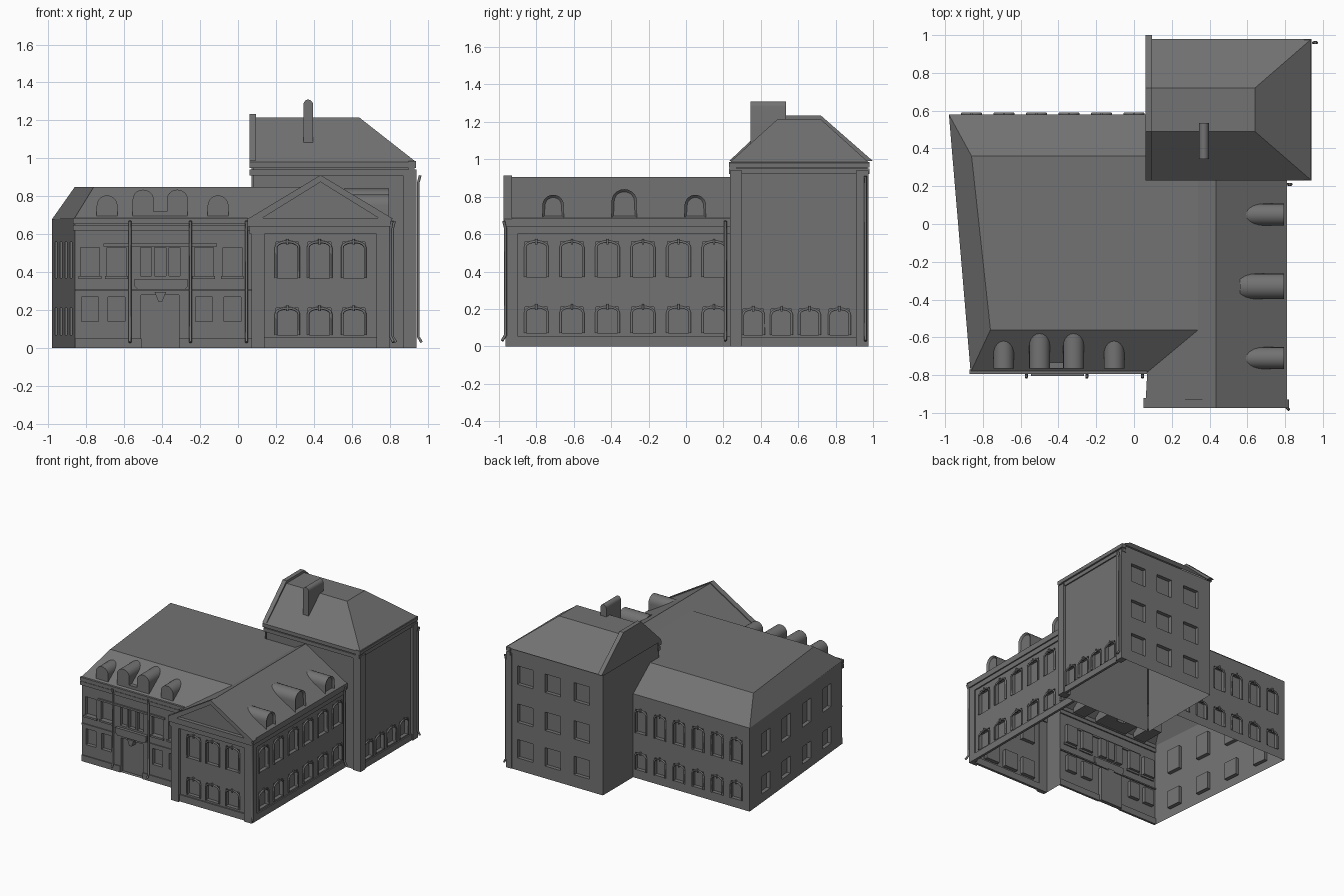
import bpy, bmesh, math
from mathutils import Vector

if "Cube" in bpy.data.objects:
    bpy.data.objects.remove(bpy.data.objects["Cube"], do_unlink=True)

stone = bpy.data.materials.new("grey_stone")
stone.use_nodes = True
GREY = (0.17, 0.17, 0.17, 1)
stone.diffuse_color = GREY
stone.node_tree.nodes["Principled BSDF"].inputs["Base Color"].default_value = GREY


def finish(name, bm):
    mesh = bpy.data.meshes.new(name)
    bm.to_mesh(mesh)
    bm.free()
    mesh.materials.append(stone)
    ob = bpy.data.objects.new(name, mesh)
    bpy.context.collection.objects.link(ob)
    bpy.ops.object.select_all(action='DESELECT')
    ob.select_set(True)
    bpy.context.view_layer.objects.active = ob
    bpy.ops.object.shade_smooth_by_angle(angle=math.radians(32))
    return ob


def shell(name, polys):
    bm = bmesh.new()
    for poly in polys:
        bm.faces.new([bm.verts.new(p) for p in poly])
    bmesh.ops.remove_doubles(bm, verts=bm.verts, dist=0.0005)
    return finish(name, bm)


def prism(name, polys, axis, lo, hi, inset=0):
    """Extrude outlines given as (across, z) along x or y, optionally sinking the hi end."""
    bm = bmesh.new()
    put = (lambda u, t, z: (u, t, z)) if axis == 'y' else (lambda u, t, z: (t, u, z))
    for poly in polys:
        a = [bm.verts.new(put(u, lo, z)) for u, z in poly]
        b = [bm.verts.new(put(u, hi, z)) for u, z in poly]
        bm.faces.new(a[::-1])
        cap = bm.faces.new(b)
        for i in range(len(a)):
            j = (i + 1) % len(a)
            bm.faces.new((a[i], a[j], b[j], b[i]))
        bmesh.ops.recalc_face_normals(bm, faces=bm.faces)
        if inset:
            bmesh.ops.inset_region(bm, faces=[cap], thickness=inset, depth=-inset)
    return finish(name, bm)


def boxes(name, items):
    bm = bmesh.new()
    for x0, x1, y0, y1, z0, z1 in items:
        made = bmesh.ops.create_cube(bm, size=1)["verts"]
        for v in made:
            v.co = ((x0 + x1) / 2 + v.co.x * (x1 - x0), (y0 + y1) / 2 + v.co.y * (y1 - y0),
                    (z0 + z1) / 2 + v.co.z * (z1 - z0))
    return finish(name, bm)


def tubes(name, paths, radius):
    cu = bpy.data.curves.new(name, 'CURVE')
    cu.dimensions = '3D'
    cu.bevel_depth = radius
    cu.bevel_resolution = 1
    cu.use_fill_caps = True
    for path in paths:
        sp = cu.splines.new('POLY')
        sp.points.add(len(path) - 1)
        for p, co in zip(sp.points, path):
            p.co = (*co, 1)
    cu.materials.append(stone)
    bpy.context.collection.objects.link(bpy.data.objects.new(name, cu))


def arch(c, w, z0, z1, rise):
    """Outline of an arched opening, from left foot over the head to right foot."""
    head = [(c - w * math.cos(math.pi * i / 10), z1 - rise + rise * math.sin(math.pi * i / 10))
            for i in range(11)]
    return [(c - w, z0)] + head + [(c + w, z0)]


def wall(name, a, b, top, wins, frames=False, depth=0.03):
    """Upright sheet from a to b (outside on the right) with sunk openings (centre, half width, z0, z1)."""
    a, b = Vector(a), Vector(b)
    k = 0 if abs(b.x - a.x) > abs(b.y - a.y) else 1
    span = b[k] - a[k]
    out = Vector((b.y - a.y, a.x - b.x)).normalized()
    rects = []
    for c, w, z0, z1 in wins:
        t0, t1 = sorted(((c - w - a[k]) / span, (c + w - a[k]) / span))
        rects.append((t0, t1, z0, z1))
    ts = sorted({0, 1} | {round(t, 4) for r in rects for t in r[:2]})
    zs = sorted({0, top} | {z for r in rects for z in r[2:]})
    bm = bmesh.new()
    grid = [[bm.verts.new((*a.lerp(b, t), z)) for z in zs] for t in ts]
    sunk = []
    for i in range(len(ts) - 1):
        for j in range(len(zs) - 1):
            f = bm.faces.new((grid[i][j], grid[i + 1][j], grid[i + 1][j + 1], grid[i][j + 1]))
            t, z = (ts[i] + ts[i + 1]) / 2, (zs[j] + zs[j + 1]) / 2
            if any(r[0] < t < r[1] and r[2] < z < r[3] for r in rects):
                sunk.append(f)
    if sunk:
        ext = bmesh.ops.extrude_face_region(bm, geom=sunk)["geom"]
        bmesh.ops.delete(bm, geom=[f for f in sunk if f.is_valid], context='FACES')
        bmesh.ops.translate(bm, verts=[g for g in ext if isinstance(g, bmesh.types.BMVert)],
                            vec=(*(-out * depth), 0))
    finish(name, bm)
    if frames:
        paths = []
        for t0, t1, z0, z1 in rects:
            line = arch((t0 + t1) / 2, (t1 - t0) / 2, z0, z1, 0.03)
            paths.append([(*(a.lerp(b, t) + out * 0.003), z) for t, z in line])
            key = a.lerp(b, (t0 + t1) / 2) + out * 0.005
            paths.append([(*key, z1 - 0.015), (*key, z1 + 0.015)])
        tubes(name + "_window_frames", paths, 0.007)


def two_rows(centres, w):
    return [(c, w, z0, z1) for c in centres for z0, z1 in ((0.07, 0.21), (0.37, 0.56))]


# Main block walls
EAVE, FLAT, RIDGE = 0.68, 0.85, 0.905
front = [(-0.41, 0.1, 0, 0.28)]
front += [(c, 0.05, 0.38, 0.53) for c in (-0.78, -0.64, -0.18, -0.03)]
front += [(-0.41 + d, 0.03, 0.38, 0.53) for d in (-0.075, 0, 0.075)]
front += [(c, 0.045, 0.14, 0.27) for c in (-0.78, -0.64, -0.18, -0.03)]
wall("front_wall", (-0.86, -0.78), (0.07, -0.78), EAVE, front)
wall("left_end_wall", (-0.98, 0.58), (-0.86, -0.78), EAVE, two_rows((-0.56, -0.26, 0.04, 0.34), 0.06))
wall("back_wall", (0.07, 0.58), (-0.98, 0.58), EAVE,
     two_rows([-0.86 + 0.172 * i for i in range(6)], 0.05), True)

# Projecting wing walls
wall("wing_inner_wall", (0.07, -0.78), (0.07, -0.94), EAVE, [])
wall("wing_front_wall", (0.07, -0.94), (0.79, -0.94), EAVE, two_rows((0.26, 0.43, 0.61), 0.06), True)
wall("wing_side_wall", (0.79, -0.94), (0.79, 0.24), EAVE,
     two_rows([-0.8 + 0.19 * i for i in range(6)], 0.06), True)

# Tower walls
T = 0.98
wall("tower_front_wall", (0.08, 0.25), (0.92, 0.25), T, [])
wall("tower_side_wall", (0.92, 0.25), (0.92, 0.97), T,
     [(c, 0.055, 0.06, 0.2) for c in (0.36, 0.51, 0.66, 0.82)], True)
wall("tower_back_wall", (0.92, 0.97), (0.07, 0.97), T,
     [(c, 0.07, z, z + 0.15) for c in (0.26, 0.52, 0.77) for z in (0.1, 0.39, 0.7)])
wall("tower_inner_wall", (0.07, 0.97), (0.07, 0.25), T, [])

# Roof of main block: hipped edges round a flat top, running into the wing gable
lb, lf, rf, rb = (-0.98, 0.58, EAVE), (-0.865, -0.785, EAVE), (0.07, -0.785, EAVE), (0.07, 0.58, EAVE)
tlb, tlf, trf, trb = (-0.86, 0.36, FLAT), (-0.76, -0.56, FLAT), (0.34, -0.56, FLAT), (0.07, 0.36, FLAT)
inner, corner = (0.34, 0.25, FLAT), (0.07, 0.25, FLAT)
shell("main_roof", [(lf, rf, trf, tlf), (lb, lf, tlf, tlb), (rb, lb, tlb, trb),
                    (tlf, trf, inner, corner, trb, tlb)])
r0, r1 = (0.435, -0.97, RIDGE), (0.435, 0.25, RIDGE)
shell("wing_roof", [(r0, (0.06, -0.97, EAVE), rf, trf, inner, r1),
                    ((0.81, -0.97, EAVE), r0, r1, (0.81, 0.25, EAVE))])

# Tower roof with short ridge top, end parapet and chimney
a, b, c, d = [(x, y, T) for x, y in ((0.06, 0.23), (0.94, 0.23), (0.94, 0.98), (0.06, 0.98))]
e, f, g, h = [(x, y, 1.215) for x, y in ((0.06, 0.49), (0.64, 0.49), (0.64, 0.72), (0.06, 0.72))]
shell("tower_roof", [(a, b, f, e), (b, c, g, f), (c, d, h, g), (e, f, g, h), (d, a, e, h)])
prism("parapet", [[(0.23, 0.99), (0.49, 1.235), (0.72, 1.235), (1.0, 0.99)]], 'x', 0.06, 0.095)
prism("chimney", [arch(0.37, 0.026, 1.07, 1.31, 0.03)], 'y', 0.345, 0.535)

# Dormers
prism("front_dormers", [arch(-0.69, 0.055, 0.66, 0.805, 0.055), arch(-0.105, 0.055, 0.66, 0.805, 0.055),
                        arch(-0.5, 0.055, 0.66, 0.835, 0.05), arch(-0.32, 0.055, 0.66, 0.835, 0.05)],
      'y', -0.57, -0.765)
boxes("dormer_link", [(-0.45, -0.37, -0.765, -0.65, 0.66, 0.72)])
prism("side_dormers", [arch(-0.71, 0.058, 0.67, 0.81, 0.058), arch(-0.33, 0.068, 0.67, 0.84, 0.065),
                       arch(0.05, 0.058, 0.67, 0.81, 0.058)], 'x', 0.56, 0.795, 0.014)

# Pediment
rake = [(0.05, EAVE), (0.435, 0.912), (0.435, 0.875), (0.12, EAVE)]
prism("pediment_rakes", [rake, [(0.87 - x, z) for x, z in rake]], 'y', -0.975, -0.93)
shell("pediment_panel", [[(0.07, -0.945, EAVE), (0.8, -0.945, EAVE), (0.435, -0.945, 0.9)]])

# Cornices, string courses and plinths
boxes("front_cornice", [(-0.87, 0.07, -0.79 - s, -0.77, z, z + 0.03)
                        for s, z in ((0, 0.62), (0.005, 0.655))])
boxes("wing_cornice", [(0.06 - s, 0.8 + s, -0.965 - s, -0.92, z, z + 0.045)
                       for s, z in ((0, 0.6), (0.01, 0.64))])
boxes("wing_side_cornice", [(0.77, 0.8 + s, -0.96, 0.25, z, z + 0.045)
                            for s, z in ((0, 0.6), (0.01, 0.64))])
boxes("string_courses", [(-0.71, -0.11, -0.792, -0.77, 0.535, 0.55), (-0.86, 0.07, -0.788, -0.77, 0.3, 0.31)])
boxes("plinths", [(-0.86, -0.51, -0.788, -0.77, 0, 0.05), (-0.31, 0.07, -0.788, -0.77, 0, 0.05),
                  (0.07, 0.8, -0.95, -0.93, 0, 0.055), (0.78, 0.8, -0.95, 0.24, 0, 0.055),
                  (0.91, 0.93, 0.25, 0.97, 0, 0.05)])
boxes("tower_cornice", [(0.06, 0.93 + s, 0.24 - s, 0.27, z, z + 0.03) for s, z in ((0, 0.91), (0.008, 0.95))]
      + [(0.9, 0.93 + s, 0.23, 0.98, z, z + 0.03) for s, z in ((0, 0.92), (0.008, 0.955))])

# Corner pilasters
boxes("wing_pilasters", [(0.07, 0.14, -0.965, -0.93, 0, 0.6), (0.73, 0.8, -0.965, -0.93, 0, 0.6),
                         (0.77, 0.8, -0.965, -0.9, 0, 0.6)])
boxes("tower_pilasters", [(0.87, 0.94, 0.235, 0.3, 0, 0.94), (0.89, 0.94, 0.91, 0.975, 0, 0.94)])

# Window sills, balcony and doorway keystone
boxes("window_sills", [(c - 0.06, c + 0.06, -0.792, -0.77, 0.365, 0.38) for c in (-0.78, -0.64, -0.18, -0.03)])
prism("balcony", [[(-0.545, 0.365), (-0.545, 0.325), (-0.525, 0.305), (-0.285, 0.305),
                   (-0.265, 0.325), (-0.265, 0.365)]], 'y', -0.805, -0.77)
prism("keystone", [[(-0.44, 0.295), (-0.38, 0.295), (-0.4, 0.245), (-0.42, 0.245)]], 'y', -0.8, -0.75)


# Drainpipes with hooked feet and heads
def pipe(x, y, dx, dy, top):
    return [(x + 1.8 * dx, y + 1.8 * dy, 0.03), (x, y, 0.06), (x, y, top - 0.04), (x + dx, y + dy, top)]


tubes("drainpipes", [pipe(x, -0.795, 0, -0.01, 0.67) for x in (-0.57, -0.25, 0.045)]
      + [pipe(0.805, -0.965, 0.008, -0.01, 0.67), pipe(0.815, 0.21, 0.01, 0, 0.67),
         pipe(0.95, 0.96, 0.01, 0, 0.91)], 0.008)
